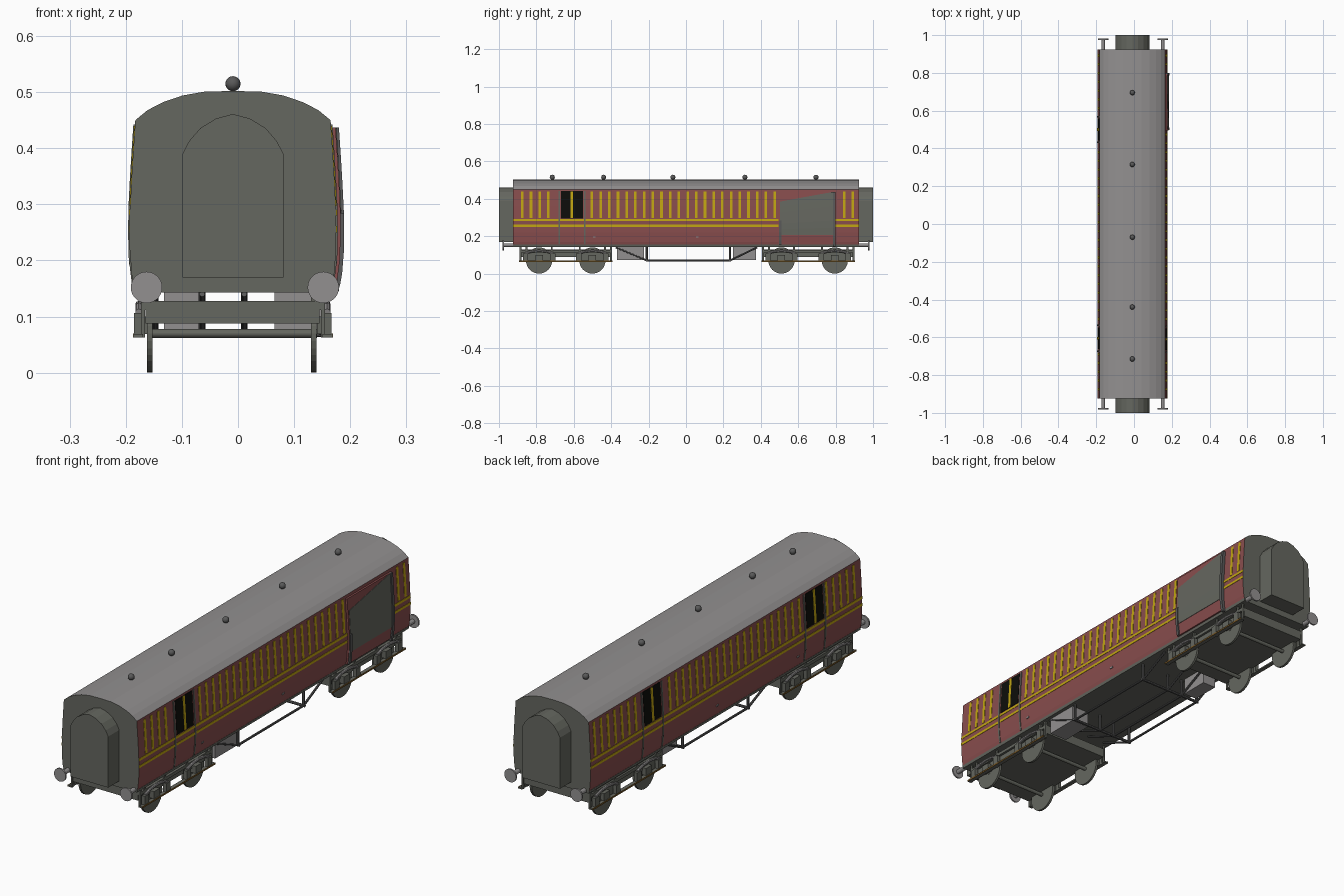
import bpy, bmesh, math
from mathutils import Vector

if "Cube" in bpy.data.objects:
    bpy.data.objects.remove(bpy.data.objects["Cube"])

CX = -0.009  # centre line of the carriage


def material(name, r, g, b):
    m = bpy.data.materials.new(name)
    m.diffuse_color = (r, g, b, 1)
    m.use_nodes = True
    m.node_tree.nodes["Principled BSDF"].inputs["Base Color"].default_value = m.diffuse_color
    return m


MAROON = material("maroon", 0.25, 0.075, 0.075)
YELLOW = material("yellow", 0.54, 0.38, 0.006)
ROOF = material("light_grey", 0.29, 0.28, 0.28)
DARK = material("dark_grey", 0.13, 0.135, 0.115)
IRON = material("iron_grey", 0.10, 0.10, 0.10)
BLACK = material("black", 0.004, 0.004, 0.003)
BROWN = material("brown", 0.18, 0.095, 0.02)


def make(name, verts, faces, *mats):
    me = bpy.data.meshes.new(name)
    me.from_pydata(verts, [], faces)
    bm = bmesh.new()
    bm.from_mesh(me)
    bmesh.ops.recalc_face_normals(bm, faces=bm.faces)
    bm.to_mesh(me)
    bm.free()
    for m in mats:
        me.materials.append(m)
    ob = bpy.data.objects.new(name, me)
    bpy.context.collection.objects.link(ob)
    return ob


def extrude(name, profile, y0, y1, *mats):
    """Extrude an (x, z) outline along y."""
    n = len(profile)
    verts = [(x, y, z) for y in (y0, y1) for x, z in profile]
    faces = [(i, (i + 1) % n, (i + 1) % n + n, i + n) for i in range(n)]
    faces += [tuple(range(n)), tuple(range(n, 2 * n))]
    return make(name, verts, faces, *mats)


def box(name, x0, x1, y0, y1, z0, z1, mat):
    return extrude(name, [(x0, z0), (x1, z0), (x1, z1), (x0, z1)], y0, y1, mat)


def rod(name, a, b, r, mat, sides=12):
    a, b = Vector(a), Vector(b)
    q = (b - a).to_track_quat('Z', 'Y')
    ring = [q @ Vector((r * math.cos(t), r * math.sin(t), 0))
            for t in (2 * math.pi * i / sides for i in range(sides))]
    verts = [a + v for v in ring] + [b + v for v in ring]
    faces = [(i, (i + 1) % sides, (i + 1) % sides + sides, i + sides) for i in range(sides)]
    faces += [tuple(range(sides)), tuple(range(sides, 2 * sides))]
    return make(name, verts, faces, mat)


# half cross-section of the body wall, (half width, z)
WALL = [(.174, .143), (.180, .17), (.184, .22), (.184, .28), (.180, .36), (.174, .45)]
CROWN = [(.152, .468), (.125, .482), (.09, .494), (.05, .501)]


def half_width(z):
    for (w0, z0), (w1, z1) in zip(WALL, WALL[1:]):
        if z <= z1:
            return w0 + (w1 - w0) * (z - z0) / (z1 - z0)
    return WALL[-1][0]


def plate(name, side, y0, y1, z0, z1, mat, out=.0015, z1b=None):
    """Thin plate following the curved side wall; z1b gives a sloping top."""
    z1b = z1 if z1b is None else z1b
    rows, verts = 6, []
    for i in range(rows + 1):
        for y, top in ((y0, z1), (y1, z1b)):
            z = z0 + (top - z0) * i / rows
            w = half_width(z)
            verts += [(CX + side * (w - .002), y, z), (CX + side * (w + out), y, z)]
    faces = [(0, 1, 3, 2), tuple(4 * rows + k for k in (0, 1, 3, 2))]
    for i in range(rows):
        a, b = 4 * i, 4 * i + 4
        for j, k in ((0, 1), (1, 3), (3, 2), (2, 0)):
            faces.append((a + j, a + k, b + k, b + j))
    return make(name, verts, faces, mat)


# body: maroon sides, dark ends and floor, grey roof
half = WALL + CROWN
outline = [(CX + w, z) for w, z in half] + [(CX, .502)] + [(CX - w, z) for w, z in reversed(half)]
body = extrude("body", outline, -.925, .925, MAROON, DARK, ROOF)
for p in body.data.polygons:
    if abs(p.normal.y) > .9 or p.normal.z < -.9:
        p.material_index = 1
    elif p.center.z > .45:
        p.material_index = 2

# roof ventilators
for y in (-.715, -.44, -.07, .315, .695):
    bpy.ops.mesh.primitive_uv_sphere_add(segments=16, ring_count=10, radius=.0135,
                                         location=(CX, y, .515))
    bpy.context.object.name = "roof_vent"
    bpy.context.object.data.materials.append(IRON)
    bpy.ops.object.shade_smooth()

# side decoration, doors and windows
for side, doors in ((1, (-.61,)), (-1, (-.605, .5))):
    gaps = [(d - .08, d + .08) for d in doors] + ([(.48, .805)] if side > 0 else [])
    plate("sill", side, -.925, .925, .143, .155, DARK, .001)
    for z in (.25, .28):
        plate("waist_line", side, -.925, .925, z, z + .011, YELLOW)
    for i in range(39):
        y = -.875 + i * .0465
        if not any(a < y < b for a, b in gaps):
            plate("panel_stripe", side, y - .007, y + .007, .297, .44, YELLOW)
    for d in doors:
        plate("door_window", side, d - .058, d + .058, .295, .441, BLACK)
        plate("window_bar", side, d - .007, d + .007, .297, .44, YELLOW, .0025)
        for e in (-.068, .068):
            plate("door_edge", side, d + e - .004, d + e + .004, .157, .442, DARK, .003)
    for y in (-.49, .06):
        plate("handle", side, y - .007, y + .007, .192, .199, ROOF, .003)

# large loading door on the right side
plate("loading_door", 1, .495, .795, .155, .437, MAROON, .008)
plate("loading_door_panel", 1, .503, .788, .207, .385, DARK, .0095, .437)
plate("loading_door_front_post", 1, .498, .510, .155, .285, IRON, .014)
plate("loading_door_back_post", 1, .786, .799, .145, .437, IRON, .014)

# corridor connectors and buffers at both ends
arch = [(.09, .17), (.09, .39), (.078, .413), (.058, .436), (.03, .453)]
gang = [(CX + x, z) for x, z in arch] + [(CX, .461)] + [(CX - x, z) for x, z in reversed(arch)]
for e in (-1, 1):
    extrude("corridor_connector", gang, e * .92, e, DARK)
    for x in (-.163, .152):
        rod("buffer_rod", (x, e * .92, .152), (x, e * .977, .152), .010, ROOF)
        rod("buffer_disc", (x, e * .974, .152), (x, e * .981, .152), .028, ROOF, 28)

# bogies
for yc in (-.643, .653):
    box("bogie_frame", CX - .156, CX + .154, yc - .245, yc + .245, .088, .128, DARK)
    for s in (-1, 1):
        def side_box(name, a, b, y0, y1, z0, z1, mat):
            x0, x1 = sorted((CX + s * a, CX + s * b))
            box(name, x0, x1, yc + y0, yc + y1, z0, z1, mat)
        side_box("bogie_side_beam", .152, .164, -.245, .245, .112, .126, DARK)
        side_box("footboard", .160, .177, -.25, .25, .063, .069, DARK)
        side_box("footboard_edge", .176, .178, -.25, .25, .063, .070, BROWN)
        for y in (-.242, -.21, -.075, .075, .21, .242):
            side_box("hanger", .157, .164, y - .005, y + .005, .063, .143, DARK)
        for y in (-.215, -.07, .07, .215):
            side_box("spring_box", .160, .176, y - .014, y + .014, .069, .106, DARK)
        for dy in (-.1425, .1425):
            y = yc + dy
            x = CX - .002 + s * .146
            rod("wheel", (x - .005, y, .07), (x + .005, y, .07), .07, DARK, 32)
            side_box("axle_box", .150, .172, dy - .02, dy + .02, .069, .10, DARK)
            # bowed leaf spring over the axle box
            pts = [(y + .075 * t, .122 - .014 * t * t) for t in (-1, -.5, 0, .5, 1)]
            for (ya, za), (yb, zb) in zip(pts, pts[1:]):
                rod("leaf_spring", (CX + s * .168, ya, za), (CX + s * .168, yb, zb), .006, ROOF, 8)
    for dy in (-.1425, .1425):
        rod("axle", (CX - .15, yc + dy, .07), (CX + .15, yc + dy, .07), .008, DARK)

# underframe trusses
path = [(-.375, .14), (-.21, .07), (.235, .07), (.38, .14)]
for x in (-.148, -.064, .011, .148):
    for (ya, za), (yb, zb) in zip(path, path[1:]):
        rod("truss_rod", (x, ya, za), (x, yb, zb), .005, IRON, 8)
    for y in (-.21, .235):
        rod("truss_post", (x, y, .066), (x, y, .145), .006, IRON, 8)
for y in (-.21, .235):
    rod("truss_cross_bar", (-.155, y, .07), (.155, y, .07), .006, IRON, 8)

# equipment boxes under the floor
box("battery_box", .065, .150, -.37, -.225, .073, .144, ROOF)
box("equipment_box", -.132, -.068, .25, .375, .073, .144, ROOF)
